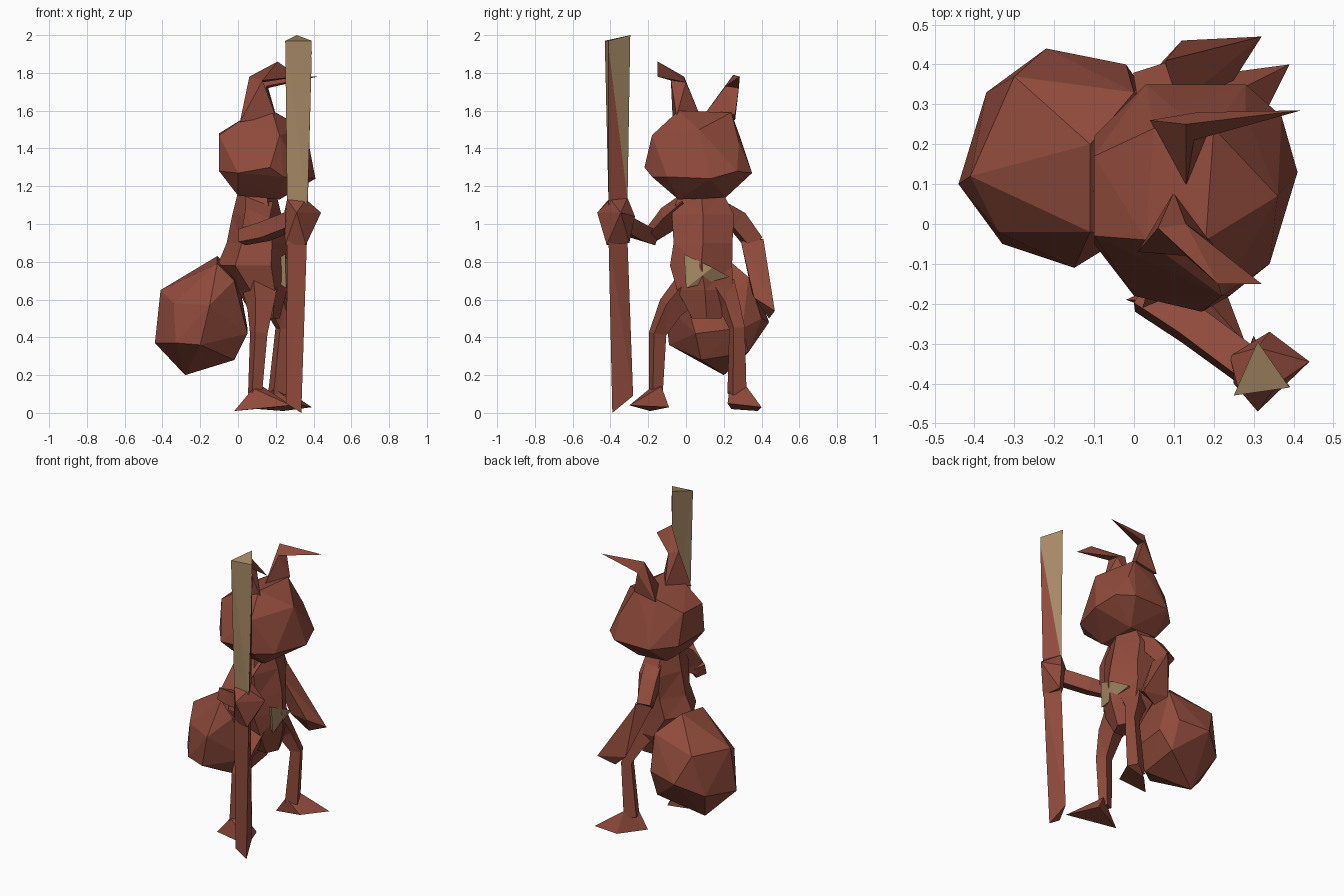
import bpy, bmesh, math
from mathutils import Vector


def material(name, color):
    m = bpy.data.materials.new(name)
    m.diffuse_color = (*color, 1)
    return m


BROWN = material("brown", (0.28, 0.07, 0.045))
TAN = material("tan", (0.38, 0.25, 0.13))


def finish(name, bm, mat):
    bmesh.ops.triangulate(bm, faces=bm.faces[:])
    bmesh.ops.recalc_face_normals(bm, faces=bm.faces[:])
    me = bpy.data.meshes.new(name)
    bm.to_mesh(me)
    bm.free()
    me.materials.append(mat)
    ob = bpy.data.objects.new(name, me)
    bpy.context.collection.objects.link(ob)
    return ob


def loft(name, rings, mat=BROWN):
    """Skin a list of equal-length point rings and cap both ends."""
    bm = bmesh.new()
    vs = [[bm.verts.new(p) for p in r] for r in rings]
    n = len(vs[0])
    for a, b in zip(vs, vs[1:]):
        for i in range(n):
            j = (i + 1) % n
            bm.faces.new((a[i], a[j], b[j], b[i]))
    bm.faces.new(vs[0])
    bm.faces.new(vs[-1])
    return finish(name, bm, mat)


def stack(name, sections, sides):
    """Body from horizontal sections (cx, cy, z, rx, ry)."""
    angs = [math.tau * i / sides for i in range(sides)]
    return loft(name, [[(cx + rx * math.cos(a), cy + ry * math.sin(a), z) for a in angs]
                       for cx, cy, z, rx, ry in sections])


def limb(name, path, sides=4):
    """Tapered tube along (x, y, z, radius) points."""
    pts = [Vector(p[:3]) for p in path]
    rings = []
    for i, p in enumerate(pts):
        t = (pts[min(i + 1, len(pts) - 1)] - pts[max(i - 1, 0)]).normalized()
        u = t.cross(Vector((0, 1, 0))).normalized()
        v = t.cross(u)
        r = path[i][3]
        rings.append([p + r * (u * math.cos(a) + v * math.sin(a))
                      for a in (math.tau * k / sides + 0.4 for k in range(sides))])
    return loft(name, rings)


def hull(name, pts, mat=BROWN):
    bm = bmesh.new()
    bmesh.ops.convex_hull(bm, input=[bm.verts.new(p) for p in pts])
    loose = [v for v in bm.verts if not v.link_faces]
    bmesh.ops.delete(bm, geom=loose, context='VERTS')
    return finish(name, bm, mat)


# Head: faceted, widest at the cheeks
hull("head", [
    (0.0, -0.04, 1.15), (0.0, 0.20, 1.15), (0.20, 0.21, 1.14), (0.22, -0.04, 1.13),
    (0.17, -0.22, 1.30), (0.24, -0.18, 1.25), (0.34, -0.10, 1.25), (0.41, 0.13, 1.24),
    (0.37, 0.27, 1.28), (0.28, 0.35, 1.27), (0.03, 0.35, 1.27), (-0.10, 0.22, 1.28),
    (-0.10, -0.05, 1.28), (0.0, -0.18, 1.27), (-0.10, 0.17, 1.48), (-0.10, -0.03, 1.47),
    (0.22, -0.18, 1.47), (0.36, 0.07, 1.50), (0.28, 0.28, 1.43), (0.10, 0.29, 1.45),
    (0.18, -0.04, 1.60), (0.03, -0.04, 1.56), (0.20, 0.24, 1.59), (0.05, 0.24, 1.56)])

# Torso
stack("torso", [(0.10, 0.08, 1.17, 0.10, 0.13), (0.10, 0.09, 1.05, 0.13, 0.19),
                (0.10, 0.09, 0.90, 0.16, 0.18), (0.08, 0.08, 0.78, 0.19, 0.19),
                (0.13, 0.10, 0.65, 0.13, 0.17), (0.15, 0.11, 0.50, 0.07, 0.09)], 6)
hull("belly_patch", [(0.25, -0.01, 0.84), (0.275, 0.14, 0.77), (0.23, 0.23, 0.72),
                     (0.255, 0.0, 0.66), (0.1, 0.1, 0.76)], TAN)

# Abdomen: big coarse ball behind the torso
hull("abdomen", [
    (-0.11, 0.20, 0.83), (-0.11, -0.02, 0.79), (-0.41, 0.12, 0.65), (-0.30, 0.37, 0.66),
    (0.0, 0.33, 0.72), (-0.02, -0.03, 0.70), (-0.44, 0.10, 0.37), (-0.37, 0.33, 0.40),
    (-0.22, 0.44, 0.48), (-0.02, 0.40, 0.50), (-0.15, -0.11, 0.57), (-0.20, -0.09, 0.36),
    (-0.33, -0.05, 0.37), (-0.28, 0.20, 0.20), (-0.02, 0.08, 0.28), (-0.02, 0.33, 0.32),
    (0.05, 0.05, 0.42), (0.05, 0.30, 0.45), (-0.34, -0.02, 0.58)])

# Antennae: broad stem, then a bent pointed tip
right_top = [(0.06, -0.01, 1.78), (0.13, -0.08, 1.76), (0.13, 0.0, 1.75)]
hull("right_antenna_stem", [(0.01, -0.07, 1.54), (0.20, -0.05, 1.57),
                            (0.10, 0.08, 1.56)] + right_top)
hull("right_antenna_tip", right_top + [(0.21, -0.15, 1.86), (0.32, -0.15, 1.78)])
left_top = [(0.15, 0.21, 1.73), (0.16, 0.28, 1.72), (0.13, 0.25, 1.79)]
hull("left_antenna_stem", [(0.04, 0.26, 1.55), (0.20, 0.26, 1.58),
                           (0.13, 0.09, 1.57)] + left_top)
hull("left_antenna_tip", left_top + [(0.42, 0.285, 1.78)])

# Right arm gripping the staff
limb("right_upper_arm", [(0.10, 0.0, 1.10, 0.09), (0.09, -0.10, 1.03, 0.08),
                         (0.05, -0.19, 0.94, 0.05)], 3)
limb("right_forearm", [(0.02, -0.18, 0.93, 0.05), (0.14, -0.25, 0.96, 0.06),
                       (0.29, -0.36, 1.02, 0.06)])
hull("right_hand", [(0.25, -0.40, 0.89), (0.36, -0.42, 0.89), (0.33, -0.30, 0.90),
                    (0.24, -0.33, 1.04), (0.31, -0.47, 1.06), (0.44, -0.345, 1.06),
                    (0.34, -0.27, 1.04), (0.26, -0.41, 1.13), (0.36, -0.40, 1.13),
                    (0.31, -0.31, 1.14)])

# Left arm hanging, hand flared
limb("left_upper_arm", [(0.10, 0.16, 1.08, 0.08), (0.07, 0.27, 1.02, 0.07),
                        (0.05, 0.36, 0.90, 0.06)])
hull("left_forearm", [(0.0, 0.33, 0.92), (0.08, 0.41, 0.92), (0.10, 0.29, 0.91),
                      (0.12, 0.46, 0.58), (0.14, 0.35, 0.63), (0.32, 0.47, 0.54),
                      (0.25, 0.36, 0.61), (0.21, 0.44, 0.50)])

# Legs and feet
limb("right_leg", [(0.12, 0.02, 0.66, 0.10), (0.12, -0.08, 0.56, 0.075),
                   (0.11, -0.15, 0.42, 0.05), (0.09, -0.16, 0.10, 0.04)])
limb("left_leg", [(0.15, 0.18, 0.66, 0.09), (0.19, 0.23, 0.57, 0.06),
                  (0.24, 0.27, 0.45, 0.045), (0.21, 0.27, 0.10, 0.055)])
hull("right_foot", [(-0.02, -0.19, 0.01), (0.28, -0.30, 0.04), (0.20, -0.09, 0.03),
                    (0.08, -0.19, 0.13), (0.13, -0.13, 0.14)])
hull("left_foot", [(0.11, 0.24, 0.02), (0.30, 0.22, 0.05), (0.39, 0.40, 0.03),
                   (0.24, 0.38, 0.01), (0.19, 0.23, 0.13), (0.23, 0.32, 0.14)])

# Staff: triangular shaft, tan blade and a brown stripe on its side
mid = [(0.26, -0.41), (0.365, -0.41), (0.31, -0.31)]
loft("staff_shaft", [[(0.255, -0.39, 0.05), (0.335, -0.39, 0.0), (0.30, -0.28, 0.09)],
                     [(x, y, 0.92) for x, y in mid]])
loft("staff_blade", [[(x, y, 1.10) for x, y in mid],
                     [(0.25, -0.43, 1.97), (0.39, -0.41, 1.97), (0.31, -0.295, 2.0)]], TAN)
hull("staff_stripe", [(0.370, -0.41, 1.12), (0.314, -0.308, 1.12),
                      (0.391, -0.408, 1.92), (0.32, -0.39, 1.14)])
